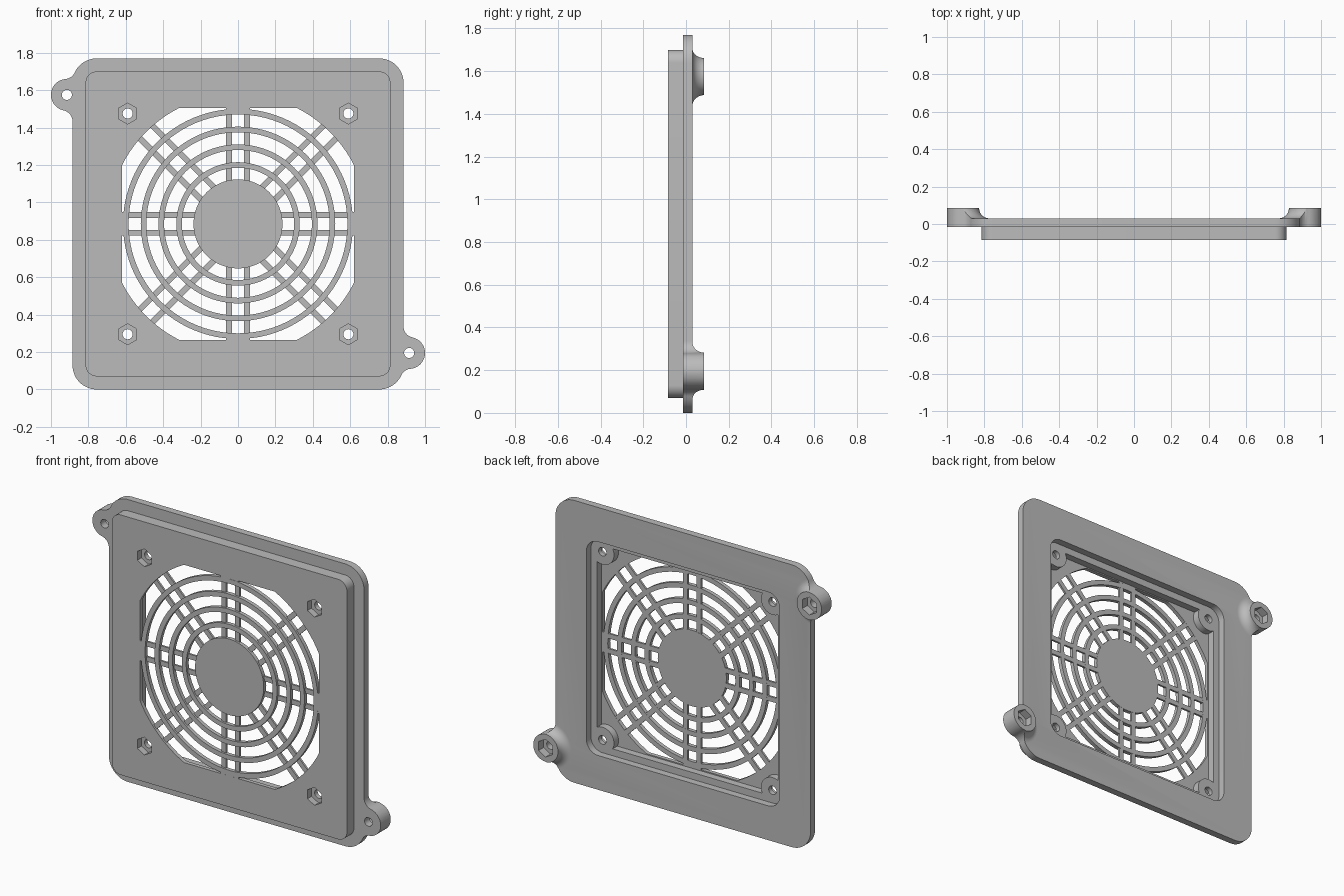
import bpy, bmesh
from math import acos, atan2, cos, sin, pi, radians, sqrt
from mathutils import Vector, Matrix

if "Cube" in bpy.data.objects:
    bpy.data.objects.remove(bpy.data.objects["Cube"], do_unlink=True)

MID = 0.885                       # height of the model's centre
FRONT, STEP, BACK, TOP = -0.085, -0.015, 0.03, 0.085
FLOOR = -0.06                     # back of the thin grille layer
SCREW = 0.59

grey = bpy.data.materials.new("plain_grey")
grey.use_nodes = True
grey.diffuse_color = (0.5, 0.5, 0.5, 1)
grey.node_tree.nodes["Principled BSDF"].inputs["Base Color"].default_value = (0.5, 0.5, 0.5, 1)


def finish(bm, name):
    bmesh.ops.recalc_face_normals(bm, faces=bm.faces)
    mesh = bpy.data.meshes.new(name)
    bm.to_mesh(mesh)
    bm.free()
    mesh.materials.append(grey)
    ob = bpy.data.objects.new(name, mesh)
    bpy.context.collection.objects.link(ob)
    return ob


def add_prism(bm, points, y0, y1):
    """Extrude a front-plane outline along y."""
    face = bm.faces.new([bm.verts.new((x, y0, v + MID)) for x, v in points])
    out = bmesh.ops.extrude_face_region(bm, geom=[face])["geom"]
    verts = [g for g in out if isinstance(g, bmesh.types.BMVert)]
    bmesh.ops.translate(bm, verts=verts, vec=(0, y1 - y0, 0))


def prism(name, points, y0, y1):
    bm = bmesh.new()
    add_prism(bm, points, y0, y1)
    return finish(bm, name)


def add_revolve(bm, profile, closed, x=0, v=0, steps=96):
    """Spin a (radius, y) profile about a y axis through (x, v)."""
    verts = [bm.verts.new((x + r, y, v + MID)) for r, y in profile]
    pairs = list(zip(verts, verts[1:])) + ([(verts[-1], verts[0])] if closed else [])
    edges = [bm.edges.new(p) for p in pairs]
    bmesh.ops.spin(bm, geom=verts + edges, cent=(x, 0, v + MID), axis=(0, 1, 0),
                   dvec=(0, 0, 0), angle=2 * pi, steps=steps)
    bmesh.ops.remove_doubles(bm, verts=bm.verts, dist=1e-5)


def boolean(target, tool, operation="DIFFERENCE"):
    mod = target.modifiers.new("bool", "BOOLEAN")
    mod.operation, mod.solver, mod.object = operation, "EXACT", tool
    bpy.context.view_layer.objects.active = target
    bpy.ops.object.modifier_apply(modifier=mod.name)
    bpy.data.objects.remove(tool, do_unlink=True)


def arc(c, r, a0, a1, n=12):
    """Points along the shorter arc from a0 to a1."""
    d = (a1 - a0 + pi) % (2 * pi) - pi
    return [Vector((c[0] + r * cos(a0 + d * i / n), c[1] + r * sin(a0 + d * i / n)))
            for i in range(n + 1)]


def ngon(c, r, n, phase=0.0):
    return [(c[0] + r * cos(phase + 2 * pi * i / n), c[1] + r * sin(phase + 2 * pi * i / n))
            for i in range(n)]


def four_corners(corner):
    """Repeat the points of one corner at every quarter turn."""
    return [Matrix.Rotation(q * pi / 2, 2) @ p for q in range(4) for p in corner]


def rounded_square(half, r):
    return four_corners(arc((half - r, half - r), r, 0, pi / 2))


def angle(a, b):
    return atan2(b[1] - a[1], b[0] - a[0])


# Flange outline: half with one filleted ear, the rest by a half turn
HALF, R, EAR_R, F = 0.885, 0.13, 0.085, 0.06
C = Vector((HALF - R, R - HALF))
E = Vector((0.915, -0.69))
gap = E - C
d = gap.length
along = ((R + F) ** 2 - (EAR_R + F) ** 2 + d * d) / (2 * d)
side = sqrt((R + F) ** 2 - along ** 2)
F1 = C + gap / d * along + Vector((gap.y, -gap.x)) / d * side
F2 = Vector((HALF + F, E.y + sqrt((EAR_R + F) ** 2 - (HALF + F - E.x) ** 2)))
half_outline = arc((R - HALF, R - HALF), R, pi, 1.5 * pi)
half_outline += arc(C, R, -pi / 2, angle(C, F1))
half_outline += arc(F1, F, angle(F1, C), angle(F1, E))[1:]
half_outline += arc(E, EAR_R, angle(E, F1), angle(E, F2), 24)[1:]
half_outline += arc(F2, F, angle(F2, E), pi)[1:]
# Leave out the corner that the half turn supplies again
half_outline = half_outline[13:]
outline = half_outline + four_corners(arc((HALF - R, HALF - R), R, 0, pi / 2))[:13]
outline = half_outline + outline[len(half_outline):] + [-p for p in half_outline]
outline += arc((R - HALF, R - HALF), R, pi, 1.5 * pi)

frame = prism("frame", outline, STEP, BACK)

# Raised front panel
boolean(frame, prism("panel", rounded_square(0.815, 0.06), FRONT, 0), "UNION")

# Flared ear bosses, trimmed to the flange outline
flare = TOP - BACK
profile = [(0, 0.005), (0.087 + flare, 0.005)]
profile += [(0.087 + flare - flare * cos(t), TOP - flare * sin(t))
            for t in [radians(90 - 9 * i) for i in range(11)]]
profile += [(0, TOP)]
for s in (1, -1):
    bm = bmesh.new()
    add_revolve(bm, profile, False, s * E.x, s * E.y, 64)
    boss = finish(bm, "ear_boss")
    boolean(boss, prism("trim", outline, -0.2, 0.2), "INTERSECT")
    boolean(frame, boss, "UNION")

# Stepped pocket in the back, leaving round screw bosses in the corners
boolean(frame, prism("pocket", rounded_square(0.67, 0.08), STEP, 0.2))
inner = 0.627
bend = acos((inner - SCREW) / 0.08)
boolean(frame, prism("deep_pocket", four_corners(
    arc((SCREW, SCREW), 0.08, -bend, pi / 2 + bend, 20)), FLOOR, 0.1))

# Air opening: a circle with flattened sides
flat = acos(0.62 / 0.695)
boolean(frame, prism("opening", four_corners(
    arc((0, 0), 0.695, flat, pi / 2 - flat, 20)), -0.2, 0.2))

# Screw holes with hexagonal nut seats
for x in (-SCREW, SCREW):
    for v in (-SCREW, SCREW):
        boolean(frame, prism("hole", ngon((x, v), 0.027, 24), -0.2, 0.2))
        boolean(frame, prism("nut_seat", ngon((x, v), 0.056, 6, pi / 2), -0.2, -0.045))
for s in (1, -1):
    boolean(frame, prism("hole", ngon(E * s, 0.027, 24), -0.2, 0.2))
    boolean(frame, prism("nut_seat", ngon(E * s, 0.056, 6, pi / 2), 0.035, 0.2))

# Concentric guard rings
bm = bmesh.new()
for i in range(4):
    r = 0.30 + 0.095 * i
    add_revolve(bm, [(r, FRONT), (r + 0.03, FRONT), (r + 0.03, FLOOR), (r, FLOOR)], True)
rings = finish(bm, "guard_rings")

# Centre disc
hub = prism("hub", ngon((0, 0), 0.238, 96), FRONT, FLOOR)

# Paired spokes behind the rings, in eight directions
bm = bmesh.new()
for k in range(8):
    turn = Matrix.Rotation(k * pi / 4, 2)
    end = 0.71 if k % 2 else 0.635
    for s in (1, -1):
        bar = [(0.22, s * 0.032), (end, s * 0.032), (end, s * 0.063), (0.22, s * 0.063)]
        add_prism(bm, [turn @ Vector(p) for p in bar], -0.073, FLOOR - 0.0004)
spokes = finish(bm, "spokes")

# Bridges joining the outer ring to the frame
bm = bmesh.new()
for k in range(4):
    turn = Matrix.Rotation(k * pi / 2, 2)
    block = [(0.595, -0.063), (0.635, -0.063), (0.635, 0.063), (0.595, 0.063)]
    add_prism(bm, [turn @ Vector(p) for p in block], FRONT + 0.0004, FLOOR - 0.0002)
bridges = finish(bm, "ring_bridges")

# Smooth curves, keep crisp edges
bpy.ops.object.select_all(action="DESELECT")
for ob in (frame, rings, hub, spokes, bridges):
    ob.select_set(True)
bpy.context.view_layer.objects.active = frame
bpy.ops.object.shade_smooth_by_angle(angle=radians(30))
